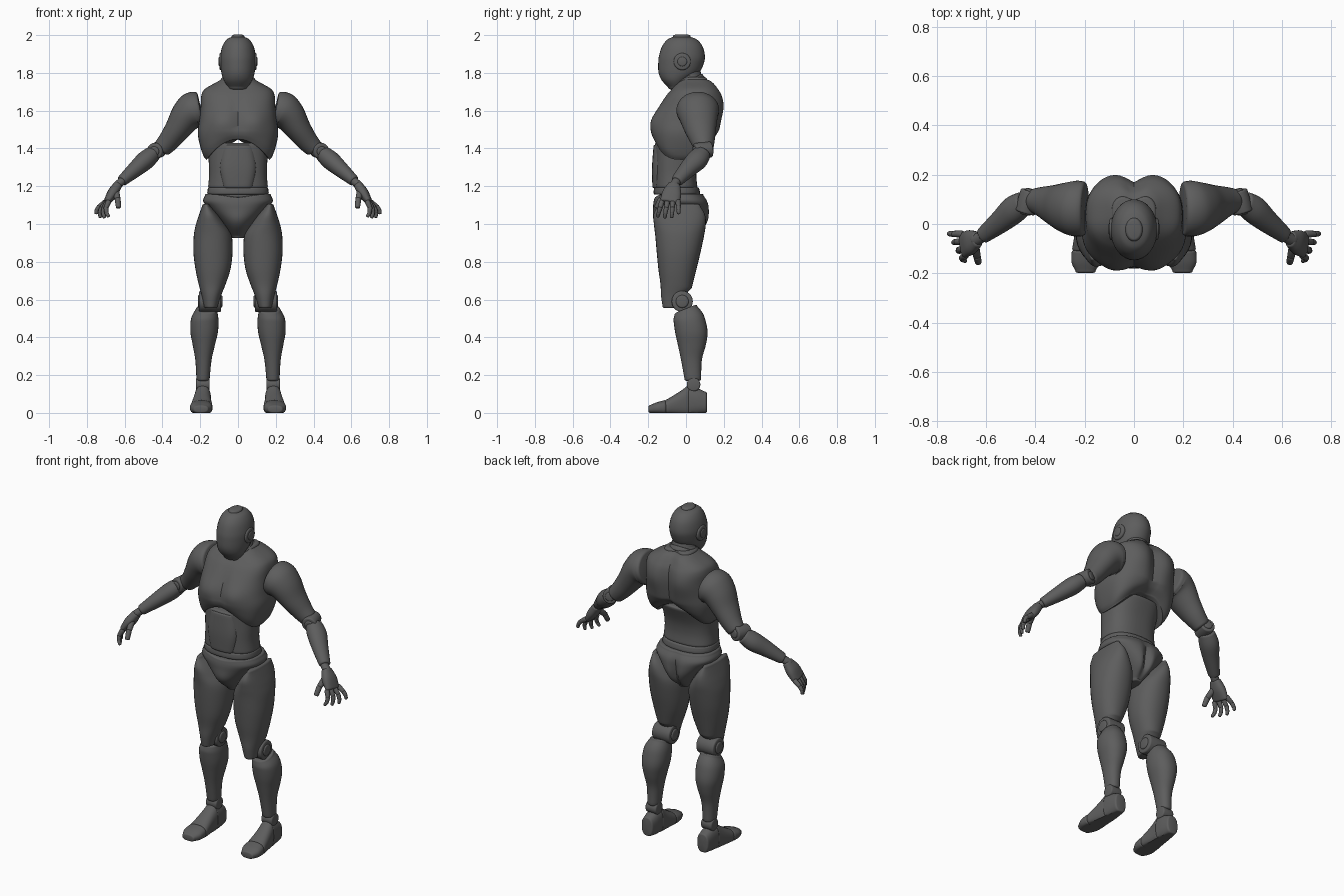
import bpy, bmesh, math
from mathutils import Vector

cube = bpy.data.objects.get("Cube")
if cube:
    bpy.data.objects.remove(cube, do_unlink=True)

X, Y, Z = Vector((1, 0, 0)), Vector((0, 1, 0)), Vector((0, 0, 1))

grey = bpy.data.materials.new("dark grey plastic")
grey.use_nodes = True
shade = (0.11, 0.11, 0.11, 1)
grey.diffuse_color = shade
grey.node_tree.nodes["Principled BSDF"].inputs["Base Color"].default_value = shade
parts = []


def spline(a, b, c, d, t):
    """Smooth blend between b and c."""
    return [(2 * q + (r - p) * t + (2 * p - 5 * q + 4 * r - s) * t * t
             + (3 * q - p - 3 * r + s) * t ** 3) / 2 for p, q, r, s in zip(a, b, c, d)]


def refine(secs, steps):
    padded = [secs[0]] + list(secs) + [secs[-1]]
    out = []
    for i in range(len(secs) - 1):
        out += [spline(*padded[i:i + 4], k / steps) for k in range(steps)]
    return out + [list(secs[-1])]


def tube(name, secs, axis=None, ref=Y, power=2.0, lip=0.01, sides=32, steps=5, warp=None, mirror=False):
    """Skin oval sections (x, y, z, radius along ref, radius across), with rounded ends."""
    secs = refine(secs, steps)
    mids = [Vector(s[:3]) for s in secs]
    rings = []
    last = len(secs) - 1
    for i, s in enumerate(secs):
        way = axis or mids[min(i + 1, last)] - mids[max(i - 1, 0)]
        way = way.normalized()
        across = way.cross(ref).normalized()
        along = across.cross(way)
        levels = [(0, 0)]
        if i in (0, last):
            turns = [math.radians(a) for a in (0, 30, 60, 85)]
            levels = [(lip * (1 - math.cos(a)), lip * math.sin(a)) for a in turns]
            if axis and axis.dot(mids[-1] - mids[0]) < 0:
                levels = [(a, -b) for a, b in levels]
            if i == 0:
                levels = [(a, -b) for a, b in reversed(levels)]
        for inset, shift in levels:
            ring = []
            for k in range(sides):
                a = math.tau * k / sides
                c, n = math.cos(a), math.sin(a)
                c = math.copysign(abs(c) ** (2 / power), c) * max(s[3] - inset, 0.001)
                n = math.copysign(abs(n) ** (2 / power), n) * max(s[4] - inset, 0.001)
                ring.append(mids[i] + way * shift + along * c + across * n)
            rings.append(ring)
    bm = bmesh.new()
    loops = [[bm.verts.new(p) for p in ring] for ring in rings]
    for a, b in zip(loops, loops[1:]):
        for k in range(sides):
            j = (k + 1) % sides
            bm.faces.new((a[k], a[j], b[j], b[k]))
    for ring in (loops[0], loops[-1]):
        hub = bm.verts.new(sum((v.co for v in ring), Vector()) / sides)
        for k in range(sides):
            bm.faces.new((ring[k], ring[(k + 1) % sides], hub))
    if warp:
        for v in bm.verts:
            v.co = warp(v.co.copy())
    bmesh.ops.recalc_face_normals(bm, faces=bm.faces)
    mesh = bpy.data.meshes.new(name)
    bm.to_mesh(mesh)
    bm.free()
    mesh.materials.append(grey)
    ob = bpy.data.objects.new(name, mesh)
    bpy.context.collection.objects.link(ob)
    if mirror:
        ob.modifiers.new("Mirror", "MIRROR").use_mirror_merge = False
    parts.append(ob)


def stack(name, rows, **options):
    """Level sections given as (height, left, right, front, back)."""
    secs = [((a + b) / 2, (f + k) / 2, z, (k - f) / 2, (b - a) / 2) for z, a, b, f, k in rows]
    tube(name, secs, axis=Z, **options)


def trunk(name, rows, **options):
    """Centred level sections given as (height, half width, front, back)."""
    stack(name, [(z, -w, w, f, b) for z, w, f, b in rows], **options)


def disc(name, x, y, z, r, depth, way=X):
    a, b = Vector((x, y, z)) - way * depth, Vector((x, y, z)) + way * depth
    tube(name, [(*a, r, r), (*b, r, r)], axis=way, ref=Z if way == X else Y, steps=1, lip=0.008, mirror=True)


def bell(p, centre, r):
    return math.exp(-(p - Vector(centre)).length_squared / r ** 2)


# Head, ears and neck
trunk("head", [(1.99, .035, -.07, .025), (1.975, .062, -.1, .06), (1.94, .083, -.127, .088),
               (1.89, .094, -.143, .1), (1.85, .094, -.147, .094), (1.8, .088, -.145, .07),
               (1.76, .075, -.128, .02), (1.725, .052, -.095, -.01)], lip=.012)
disc("ear_disc", .085, -.02, 1.86, .045, .006)
disc("ear_cap", .09, -.02, 1.86, .026, .005)
tube("neck", [(0, .045, 1.68, .08, .085), (0, .02, 1.75, .072, .074), (0, -.005, 1.84, .07, .07)])
tilt = Vector((0, -.5, .85))
for name, shift, r in (("lower_collar", 0, .088), ("upper_collar", .026, .08)):
    a = Vector((0, .022, 1.735)) + tilt * shift
    b = a + tilt * .016
    tube(name, [(*a, r, r), (*b, r * .97, r * .97)], axis=tilt, steps=1, lip=.006)


# Chest with arched lower rim, breast muscles, shoulder blades and spine groove
def sculpt_chest(p):
    p.z += .13 * max(0, 1 - (p.x / .18) ** 2) * min(1, max(0, (1.5 - p.z) / .18))
    side = math.copysign(1, p.x)
    if p.y < 0:
        p.y -= .02 * bell(p, (side * .09, -.17, 1.54), .07)
        p.y += .014 * math.exp(-(p.x / .02) ** 2) * bell(p, (0, -.17, 1.58), .11)
    else:
        p.y += .018 * bell(p, (side * .1, .17, 1.63), .08)
        p.y -= .022 * math.exp(-(p.x / .035) ** 2)
    return p


trunk("chest", [(1.33, .17, -.165, .12), (1.4, .197, -.175, .155), (1.48, .213, -.178, .175),
                (1.55, .205, -.17, .185), (1.62, .198, -.142, .188), (1.68, .194, -.105, .182),
                (1.715, .175, -.075, .168), (1.75, .115, -.045, .145), (1.765, .09, -.03, .12)],
      power=2.7, sides=64, lip=.012, warp=sculpt_chest)

# Abdomen, belly panel and waist
trunk("abdomen", [(1.2, .158, -.165, .06), (1.26, .153, -.165, .055), (1.33, .155, -.165, .065),
                  (1.42, .16, -.165, .1)], power=2.5, sides=48)
trunk("belly_panel", [(1.2, .085, -.178, -.05), (1.3, .1, -.18, -.05), (1.41, .085, -.172, -.05)], power=3)
trunk("waist_core", [(1.13, .14, -.14, .05), (1.24, .14, -.14, .045)], power=2.4)
trunk("waist_band", [(1.165, .163, -.172, .075), (1.185, .16, -.17, .07)], power=2.4, steps=2)


# Pelvis narrowing to the crotch, with a groove behind
def sculpt_pelvis(p):
    if p.y > 0:
        p.y -= .035 * math.exp(-(p.x / .022) ** 2) * bell(p, (0, .11, 1.03), .09)
    else:
        p.y -= .012 * bell(p, (0, -.15, 1.02), .05)
        p.z -= .02 * max(0, p.z - 1.1) / .06 * bell(p, (0, -.17, 1.15), .1)
    return p


trunk("pelvis", [(1.15, .175, -.168, .095), (1.12, .184, -.172, .114), (1.085, .155, -.172, .123),
                 (1.03, .105, -.163, .125), (.98, .065, -.135, .105), (.935, .035, -.085, .05)],
      power=2.4, sides=64, warp=sculpt_pelvis)


# Legs
def slope_thigh(p):
    if p.z < .66:
        p.z += max(0, (p.y + .05) / .08) * .07 * min(1, (.66 - p.z) / .08)
    return p


stack("thigh", [(1.095, .145, .19, -.15, .075), (1.05, .105, .206, -.172, .1), (1, .068, .222, -.17, .105),
                (.94, .034, .234, -.163, .096), (.85, .029, .236, -.155, .077), (.76, .04, .225, -.146, .055),
                (.68, .066, .208, -.135, .035), (.62, .09, .192, -.132, .02), (.565, .108, .18, -.124, -.01)],
      power=2.2, warp=slope_thigh, mirror=True)
disc("knee_joint", .148, -.02, .59, .056, .05)
disc("knee_cap_disc", .148, -.02, .59, .034, .057)


def slope_shin(p):
    if p.z > .48:
        p.z += .35 * (p.y - .02) * (p.z - .48) / .07
    return p


stack("shin", [(.55, .112, .225, -.06, .06), (.5, .104, .248, -.066, .098), (.43, .106, .252, -.058, .114),
               (.36, .122, .24, -.043, .105), (.28, .14, .226, -.026, .084), (.18, .15, .22, -.008, .08)],
      power=2.2, warp=slope_shin, mirror=True)
disc("ankle_joint", .186, .04, .15, .036, .028)


def floor(p):
    p.z = max(p.z, 0)
    return p


foot = dict(axis=-Y, ref=Z, power=2.5, warp=floor, mirror=True, lip=.01)
tube("heel", [(.186, .1, .055, .058, .038), (.186, .06, .06, .07, .043), (.187, .018, .06, .078, .045)], **foot)
tube("instep", [(.187, .008, .06, .084, .045), (.19, -.03, .048, .067, .049),
                (.193, -.1, .03, .042, .058)], **foot)
tube("toe_cap", [(.194, -.115, .028, .039, .059), (.196, -.155, .025, .031, .058),
                 (.197, -.188, .02, .022, .042)], **foot)

# Arms
tube("upper_arm", [(.212, .062, 1.605, .112, .096), (.24, .063, 1.597, .113, .1), (.275, .067, 1.567, .103, .086),
                   (.318, .076, 1.505, .085, .069), (.362, .088, 1.445, .066, .058),
                   (.398, .095, 1.405, .052, .05)], lip=.014, mirror=True)
hinge = Vector((-.25, .85, .1)).normalized()
disc("elbow_joint", .43, .09, 1.39, .043, .038, hinge)
disc("elbow_disc", .43, .09, 1.39, .026, .045, hinge)
tube("forearm", [(.452, .082, 1.37, .05, .044), (.49, .056, 1.337, .057, .05), (.54, .012, 1.293, .048, .043),
                 (.61, -.044, 1.232, .034, .03)], mirror=True)
tube("wrist", [(.605, -.045, 1.235, .023, .022), (.645, -.067, 1.2, .025, .022)], mirror=True)

# Hands: palm, then jointed fingers and thumb
tube("palm", [(.638, -.063, 1.203, .034, .024), (.663, -.074, 1.165, .05, .028),
              (.69, -.085, 1.122, .052, .02)], power=2.4, mirror=True)


def finger(name, points, r):
    for k, (a, b) in enumerate(zip(points, points[1:])):
        size = r * (1 - .13 * k)
        end = a.lerp(b, .88)
        tube(f"{name}_joint_{k + 1}", [(*a, size, size), (*end, size * .88, size * .88)],
             sides=12, steps=2, lip=.006, mirror=True)


for i, name in enumerate(("index", "middle", "ring", "little")):
    base = Vector((.685 + .005 * i, -.128 + .029 * i, 1.118))
    tip = Vector((.685 + .022 * i, -.15 + .037 * i, (1.04, 1.034, 1.036, 1.056)[i]))
    bow = X * .014
    finger(name, [base, base.lerp(tip, .42) + bow, base.lerp(tip, .75) + bow * .8, tip], .0145)
finger("thumb", [Vector((.645, -.095, 1.165)), Vector((.637, -.133, 1.13)), Vector((.632, -.157, 1.085))], .018)

# Smooth shading
bpy.ops.object.select_all(action="DESELECT")
for ob in parts:
    ob.select_set(True)
bpy.context.view_layer.objects.active = parts[0]
bpy.ops.object.shade_smooth_by_angle(angle=math.radians(40))
